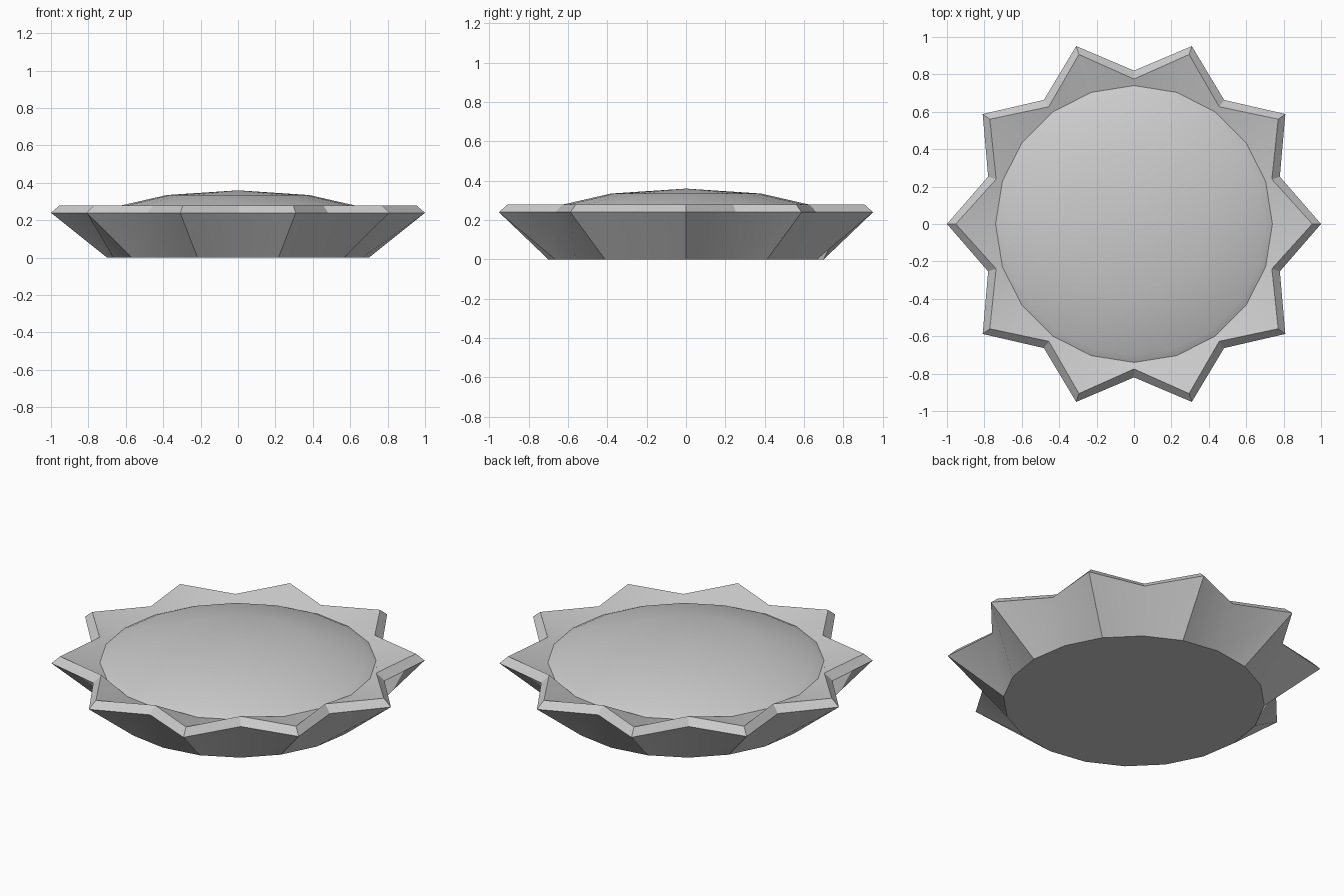
import bpy, bmesh
from math import cos, sin, pi, radians

if "Cube" in bpy.data.objects:
    bpy.data.objects.remove(bpy.data.objects["Cube"])

N = 20  # ten star points and ten valleys


def ring(bm, tip, valley, z):
    """Closed loop alternating between tip and valley radius."""
    out = []
    for i in range(N):
        r = valley if i % 2 else tip
        a = 2 * pi * i / N
        out.append(bm.verts.new((r * cos(a), r * sin(a), z)))
    return out


def bridge(bm, lower, upper):
    for i in range(N):
        j = (i + 1) % N
        bm.faces.new((lower[i], lower[j], upper[j], upper[i]))


def finish(bm, name):
    mesh = bpy.data.meshes.new(name)
    bm.to_mesh(mesh)
    bm.free()
    obj = bpy.data.objects.new(name, mesh)
    bpy.context.collection.objects.link(obj)
    bpy.ops.object.select_all(action='DESELECT')
    obj.select_set(True)
    bpy.context.view_layer.objects.active = obj
    bpy.ops.object.shade_smooth_by_angle(angle=radians(30))


# star crust: round base, flared wall, bevelled rim, inner slope
bm = bmesh.new()
loops = [ring(bm, *p) for p in (
    (0.70, 0.70, 0.0),
    (1.00, 0.82, 0.24),
    (0.953, 0.775, 0.28),
    (0.74, 0.74, 0.242),
)]
bm.faces.new(loops[0][::-1])
for a, b in zip(loops, loops[1:]):
    bridge(bm, a, b)
finish(bm, "star_crust")

# shallow domed filling
bm = bmesh.new()
loops = [ring(bm, r, r, z) for r, z in ((0.74, 0.242), (0.70, 0.262), (0.38, 0.335))]
for a, b in zip(loops, loops[1:]):
    bridge(bm, a, b)
top = bm.verts.new((0, 0, 0.36))
for i in range(N):
    bm.faces.new((loops[-1][i], loops[-1][(i + 1) % N], top))
finish(bm, "domed_filling")
